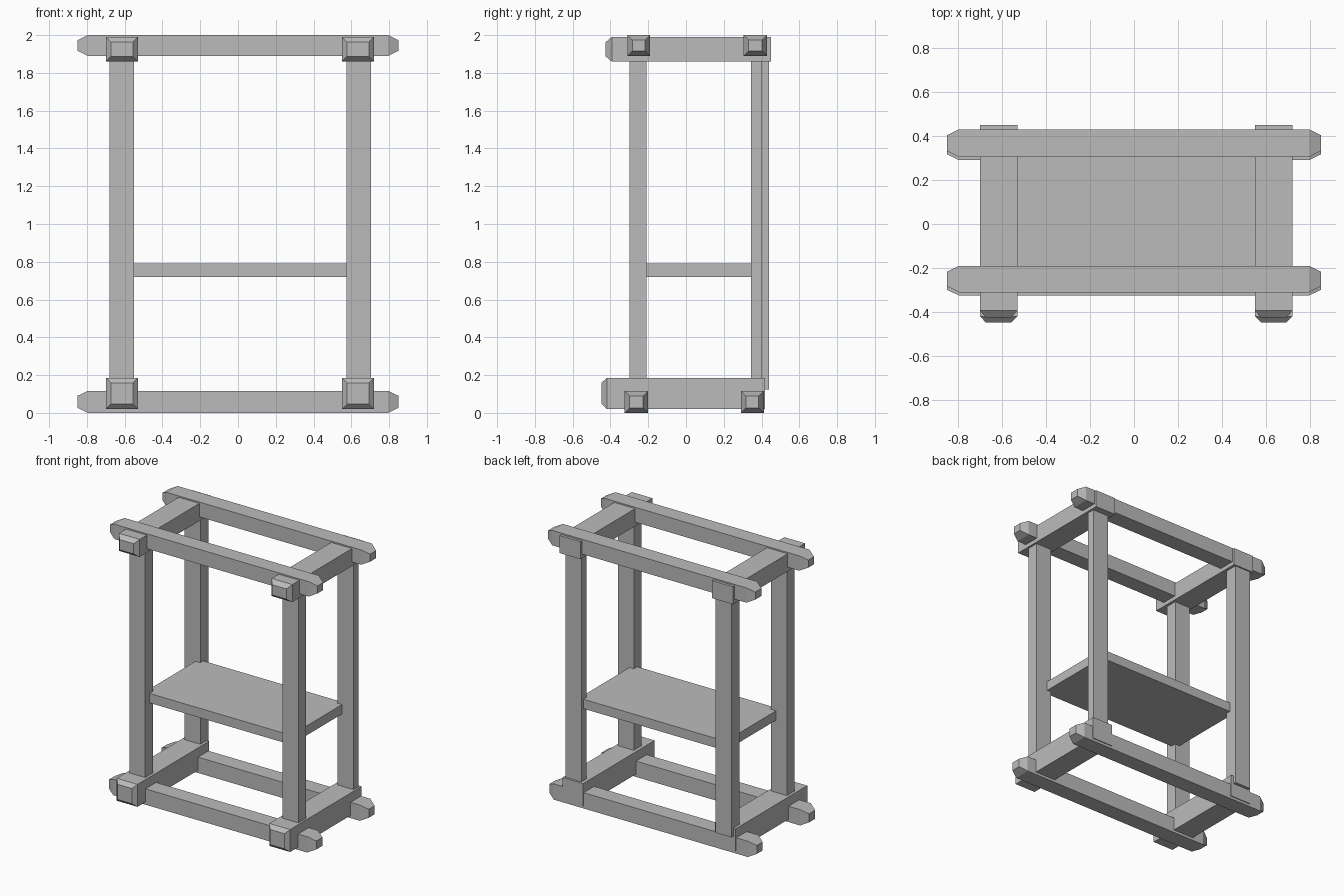
import bpy
import bmesh

cube = bpy.data.objects.get("Cube")
if cube:
    bpy.data.objects.remove(cube, do_unlink=True)

grey = bpy.data.materials.new("plain_grey")
grey.use_nodes = True
colour = (0.5, 0.5, 0.5, 1)
grey.diffuse_color = colour
grey.node_tree.nodes["Principled BSDF"].inputs["Base Color"].default_value = colour


def bar(name, x, y, z, axis=0, low=0, high=0, inset=0.027):
    """Box between ranges; ends along axis may taper over length low / high."""
    spans = (x, y, z)
    bm = bmesh.new()
    bmesh.ops.create_cube(bm, size=1)
    for v in bm.verts:
        v.co = [s[0] + (c + 0.5) * (s[1] - s[0]) for s, c in zip(spans, v.co)]
    bm.normal_update()
    # Extrude tapered tips from the chosen ends
    for sign, length in ((-1, low), (1, high)):
        if not length:
            continue
        end = next(f for f in bm.faces if f.normal[axis] * sign > 0.9)
        for v in end.verts:
            v.co[axis] -= sign * length
        tip = bmesh.ops.extrude_discrete_faces(bm, faces=[end])["faces"][0]
        middle = tip.calc_center_median()
        for v in tip.verts:
            for i in range(3):
                if i == axis:
                    v.co[i] += sign * length
                else:
                    v.co[i] += inset if v.co[i] < middle[i] else -inset
        bm.normal_update()
    bmesh.ops.recalc_face_normals(bm, faces=bm.faces)
    mesh = bpy.data.meshes.new(name)
    bm.to_mesh(mesh)
    bm.free()
    mesh.materials.append(grey)
    obj = bpy.data.objects.new(name, mesh)
    bpy.context.collection.objects.link(obj)
    return obj


# Long rails across the width, tapered at both ends
for name, y, z in (
    ("front_top_rail", (-0.31, -0.19), (1.89, 2.0)),
    ("back_top_rail", (0.305, 0.43), (1.89, 2.0)),
    ("front_bottom_rail", (-0.325, -0.2), (0, 0.117)),
    ("back_bottom_rail", (0.29, 0.412), (0, 0.117)),
):
    bar(name, (-0.85, 0.85), y, z, axis=0, low=0.055, high=0.055)

# Cross beams, tapered at the front, and posts on each side
for side, beam_x, post_x, back_y in (
    ("right", (-0.7, -0.53), (-0.68, -0.55), (0.345, 0.44)),
    ("left", (0.55, 0.72), (0.575, 0.705), (0.345, 0.402)),
):
    bar(side + "_top_beam", beam_x, (-0.425, 0.45), (1.86, 1.99), axis=1, low=0.032)
    bar(side + "_bottom_beam", beam_x, (-0.447, 0.418), (0.02, 0.186), axis=1, low=0.028)
    bar(side + "_front_post", post_x, (-0.3, -0.21), (0.125, 1.94))
    bar(side + "_back_post", post_x, back_y, (0.125, 1.94))

# Shelf let into the posts
bar("shelf", (-0.59, 0.61), (-0.25, 0.38), (0.72, 0.79))
